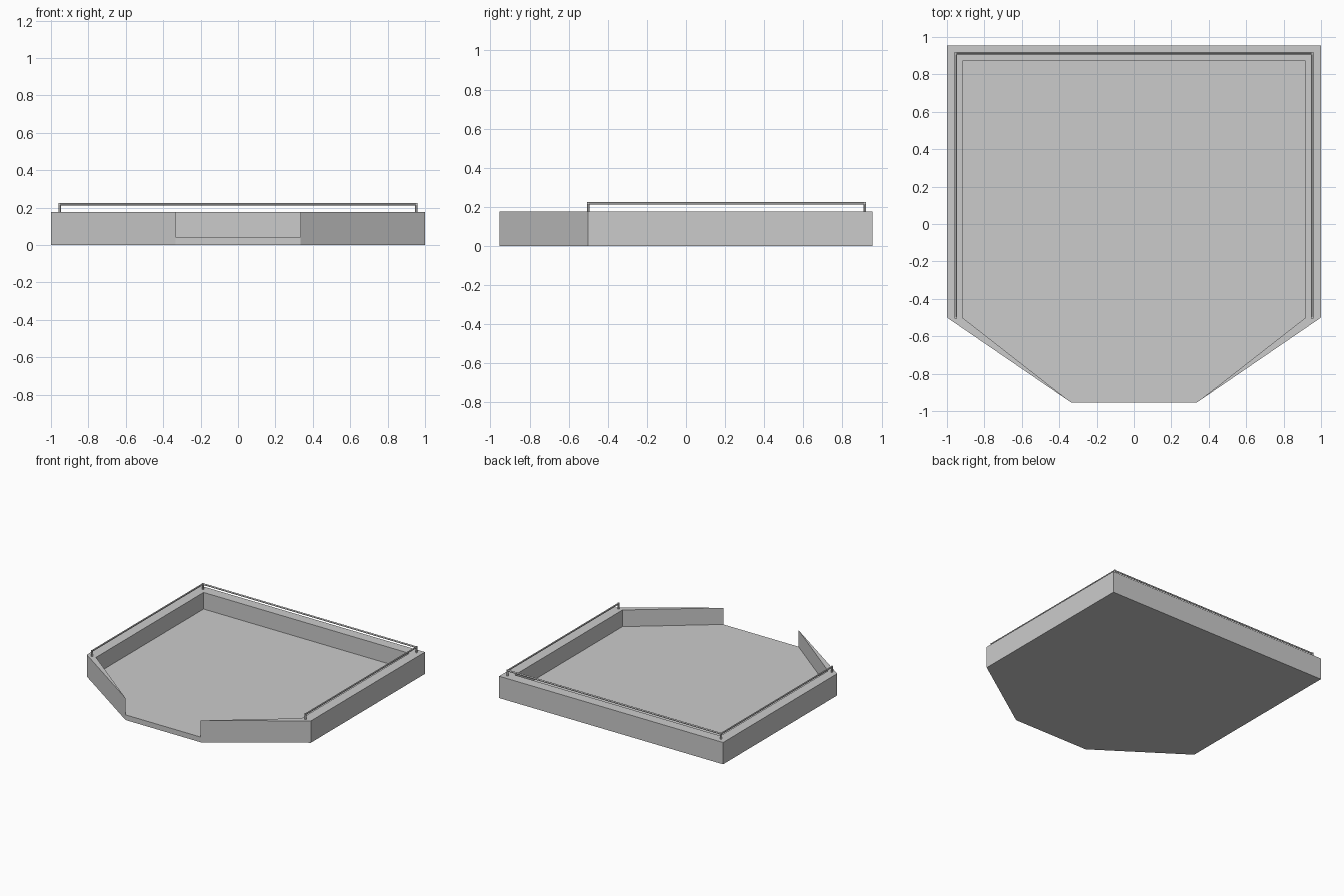
import bpy, bmesh
from mathutils import Vector

if "Cube" in bpy.data.objects:
    bpy.data.objects.remove(bpy.data.objects["Cube"])

WALL_TOP, FLOOR_TOP = 0.176, 0.042
RAIL_R, RAIL_Z = 0.0065, 0.2185

# Half outlines on the right side, front to back
outer_half = [(0.335, -0.955), (1.0, -0.5), (1.0, 0.955)]
inner_half = [(0.335, -0.955), (0.918, -0.5), (0.918, 0.872)]


def mirrored(half):
    """Open U-shaped path from front right round to front left."""
    return half + [(-x, y) for x, y in reversed(half)]


def link(name, bm):
    bmesh.ops.recalc_face_normals(bm, faces=bm.faces)
    mesh = bpy.data.meshes.new(name)
    bm.to_mesh(mesh)
    bm.free()
    obj = bpy.data.objects.new(name, mesh)
    bpy.context.collection.objects.link(obj)
    return obj


# Tray: floor slab with a wall whose front ends taper to a sharp tip
def build_tray():
    bm = bmesh.new()
    outer, inner = mirrored(outer_half), mirrored(inner_half)
    base = [bm.verts.new((x, y, 0)) for x, y in outer]
    rim = [bm.verts.new((x, y, WALL_TOP)) for x, y in outer]
    floor = [bm.verts.new((x, y, FLOOR_TOP)) for x, y in inner]
    # inner rim shares its tip vertices with the outer rim
    lip = [rim[0]] + [bm.verts.new((x, y, WALL_TOP)) for x, y in inner[1:-1]] + [rim[-1]]
    bm.faces.new(base)
    bm.faces.new(floor)
    bm.faces.new((base[0], base[-1], floor[-1], floor[0]))
    last = len(outer) - 1
    for i in range(last):
        low = [base[i], base[i + 1]]
        # outer side, with the floor-level tip vertex included at the ends
        side = [base[i], base[i + 1]]
        if i == last - 1:
            side.append(floor[-1])
        side += [rim[i + 1], rim[i]]
        if i == 0:
            side.append(floor[0])
        bm.faces.new(side)
        bm.faces.new((floor[i], floor[i + 1], lip[i + 1], lip[i]))
        top = [rim[i], rim[i + 1], lip[i + 1], lip[i]]
        bm.faces.new(list(dict.fromkeys(top)))
    return link("tray", bm)


# Round bar between two points
def bar(name, a, b, sides=12):
    a, b = Vector(a), Vector(b)
    bm = bmesh.new()
    bmesh.ops.create_cone(bm, cap_ends=True, segments=sides, radius1=RAIL_R,
                          radius2=RAIL_R, depth=(b - a).length)
    obj = link(name, bm)
    obj.location = (a + b) / 2
    obj.rotation_euler = (b - a).to_track_quat('Z', 'Y').to_euler()
    bpy.ops.object.select_all(action='DESELECT')
    obj.select_set(True)
    bpy.context.view_layer.objects.active = obj
    bpy.ops.object.shade_smooth_by_angle()
    return obj


build_tray()

# Handrail along both sides and the back
RX, RY0, RY1 = 0.953, -0.5, 0.914
for side, s in (("right", 1), ("left", -1)):
    bar(f"{side}_rail", (s * RX, RY0 - RAIL_R, RAIL_Z), (s * RX, RY1 + RAIL_R, RAIL_Z))
    for place, y in (("front", RY0), ("back", RY1)):
        bar(f"{place}_{side}_post", (s * RX, y, WALL_TOP - 0.002), (s * RX, y, RAIL_Z + RAIL_R))
bar("back_rail", (-RX - RAIL_R, RY1, RAIL_Z), (RX + RAIL_R, RY1, RAIL_Z))
